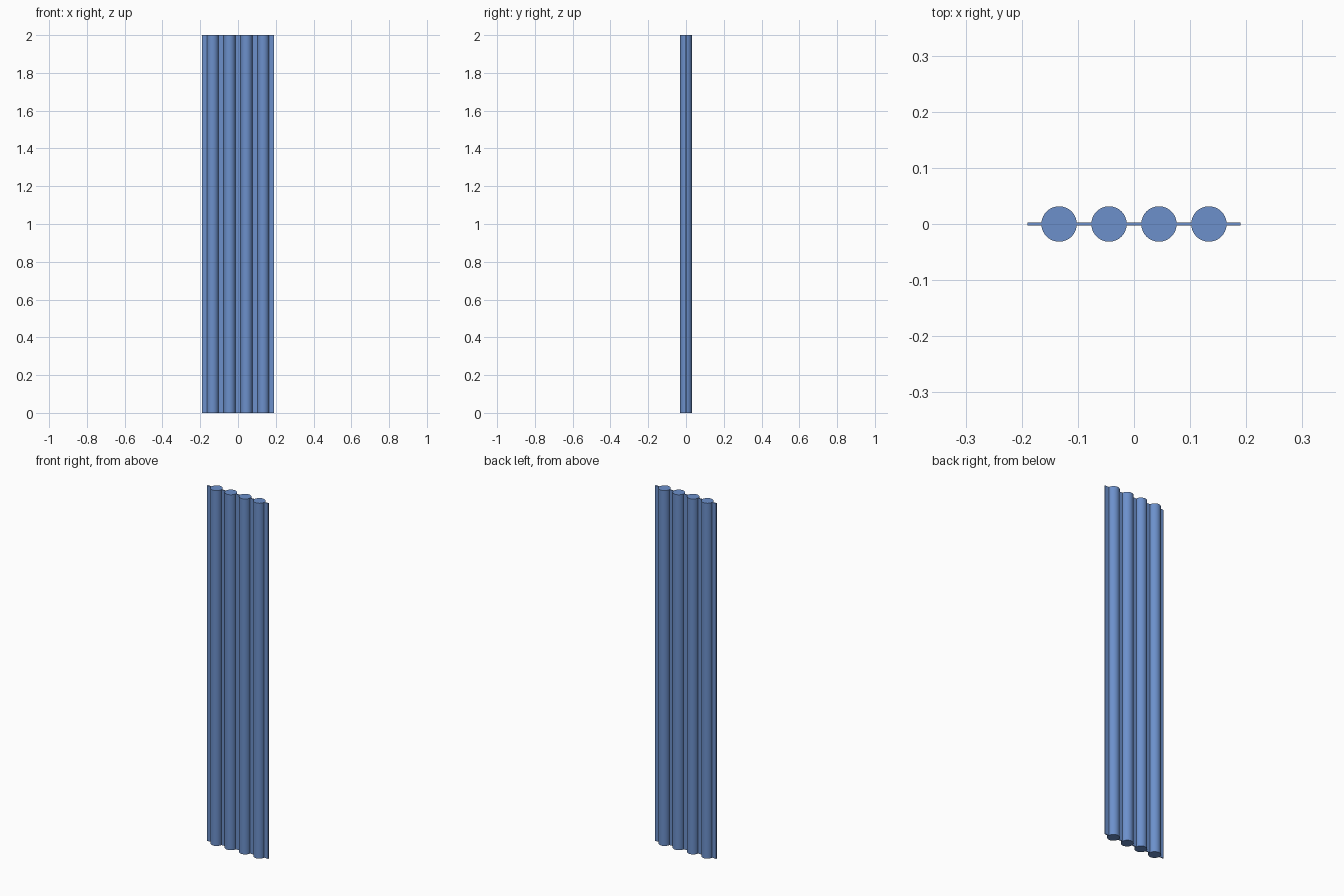
import bpy
import math

if "Cube" in bpy.data.objects:
    bpy.data.objects.remove(bpy.data.objects["Cube"])

HEIGHT = 2.0
RADIUS = 0.0315
PITCH = 0.089
FIN_THICKNESS = 0.005
HALF_WIDTH = 0.19
OVERLAP = 0.001


def add_tube(name, x):
    bpy.ops.mesh.primitive_cylinder_add(
        vertices=64, radius=RADIUS, depth=HEIGHT, location=(x, 0, HEIGHT / 2))
    obj = bpy.context.object
    obj.name = name
    bpy.ops.object.shade_smooth_by_angle(angle=math.radians(30))
    return obj


def add_fin(name, x0, x1):
    bpy.ops.mesh.primitive_cube_add(size=1, location=((x0 + x1) / 2, 0, HEIGHT / 2))
    obj = bpy.context.object
    obj.name = name
    obj.scale = (x1 - x0, FIN_THICKNESS, HEIGHT)
    bpy.ops.object.transform_apply(location=False, rotation=False, scale=True)
    return obj


# Blue finish shared by all parts
blue = bpy.data.materials.new("blue_steel")
blue.diffuse_color = (0.15, 0.28, 0.6, 1)
blue.use_nodes = True
blue.node_tree.nodes["Principled BSDF"].inputs["Base Color"].default_value = blue.diffuse_color

# Row of four upright tubes
centres = [(i - 1.5) * PITCH for i in range(4)]
parts = [add_tube(f"tube_{i + 1}", x) for i, x in enumerate(centres)]

# Thin flat fins joining the tubes, plus a free fin on each outer edge
starts = [-HALF_WIDTH] + [x + RADIUS - OVERLAP for x in centres]
ends = [x - RADIUS + OVERLAP for x in centres] + [HALF_WIDTH]
parts += [add_fin(f"fin_{i + 1}", a, b) for i, (a, b) in enumerate(zip(starts, ends))]

for part in parts:
    part.data.materials.append(blue)
